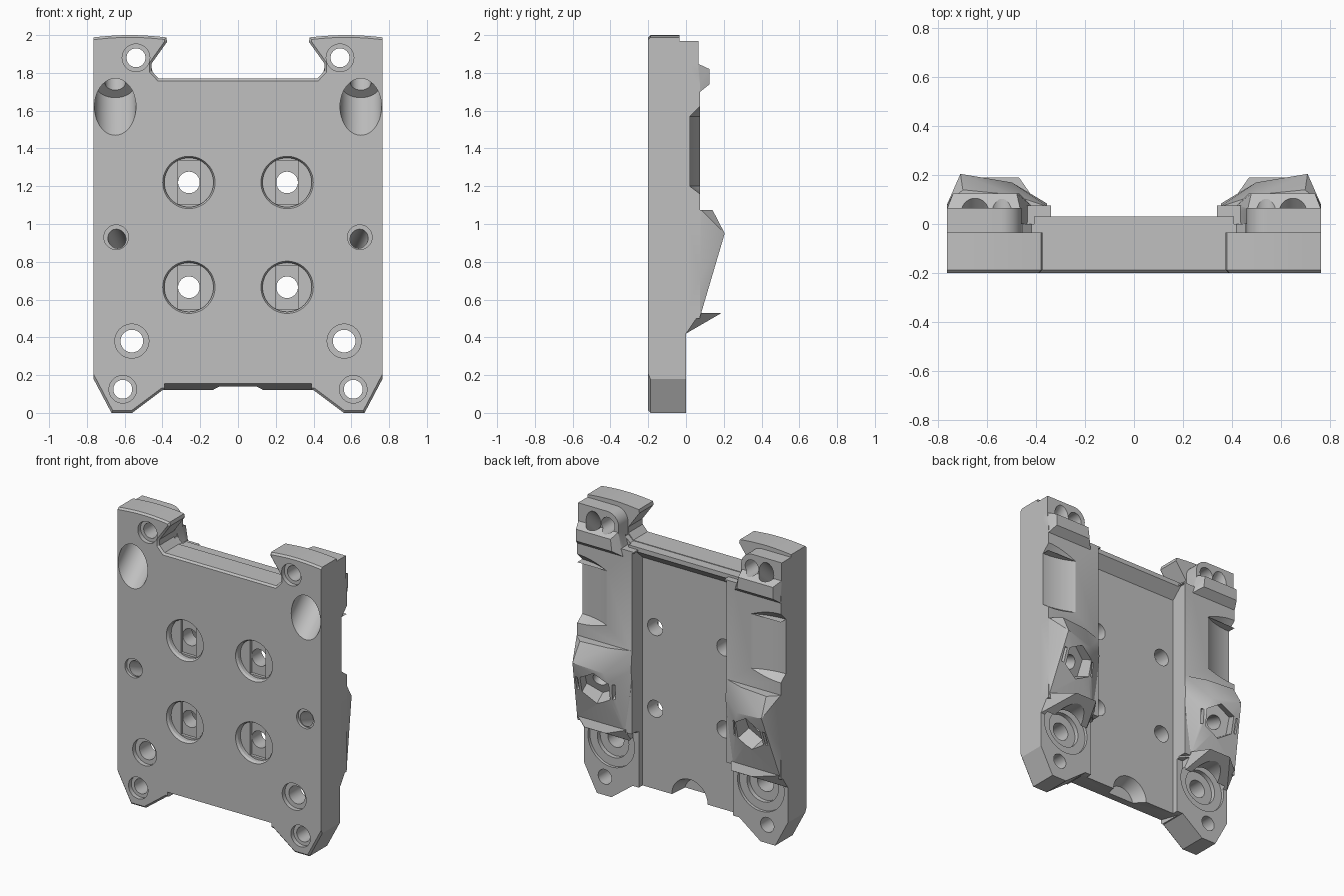
import bpy, bmesh, math
from mathutils import Vector

cube = bpy.data.objects.get("Cube")
if cube:
    bpy.data.objects.remove(cube, do_unlink=True)

grey = bpy.data.materials.new("plain_grey")
grey.use_nodes = True
COLOUR = (0.53, 0.53, 0.53, 1)
grey.diffuse_color = COLOUR
grey.node_tree.nodes["Principled BSDF"].inputs["Base Color"].default_value = COLOUR


def to_object(bm, name):
    bmesh.ops.recalc_face_normals(bm, faces=bm.faces)
    mesh = bpy.data.meshes.new(name)
    bm.to_mesh(mesh)
    bm.free()
    mesh.materials.append(grey)
    ob = bpy.data.objects.new(name, mesh)
    bpy.context.collection.objects.link(ob)
    return ob


def prism(name, outline, y0, y1, bevel=0):
    """Extrude an x-z outline along y; chamfer its front except on the long sides."""
    bm = bmesh.new()
    front = bm.faces.new([bm.verts.new((x, y0, z)) for x, z in outline])
    edges = [e for e in front.edges if min(abs(v.co.x) for v in e.verts) < 0.764]
    ext = bmesh.ops.extrude_face_region(bm, geom=[front], use_keep_orig=True)
    verts = [g for g in ext["geom"] if isinstance(g, bmesh.types.BMVert)]
    bmesh.ops.translate(bm, verts=verts, vec=(0, y1 - y0, 0))
    bmesh.ops.recalc_face_normals(bm, faces=bm.faces)
    if bevel:
        bmesh.ops.bevel(bm, geom=edges, offset=bevel, segments=1, affect='EDGES')
    return to_object(bm, name)


def hull(name, points):
    bm = bmesh.new()
    for p in points:
        bm.verts.new(p)
    bmesh.ops.convex_hull(bm, input=bm.verts)
    loose = [v for v in bm.verts if not v.link_faces]
    bmesh.ops.delete(bm, geom=loose, context='VERTS')
    bmesh.ops.dissolve_limit(bm, angle_limit=0.01, verts=bm.verts, edges=bm.edges)
    return to_object(bm, name)


def box(name, lo, hi):
    return hull(name, [(x, y, z) for x in (lo[0], hi[0])
                       for y in (lo[1], hi[1]) for z in (lo[2], hi[2])])


def cyl(name, a, b, r1, r2=None, sides=48):
    a, b = Vector(a), Vector(b)
    bm = bmesh.new()
    bmesh.ops.create_cone(bm, cap_ends=True, segments=sides, radius1=r1,
                          radius2=r1 if r2 is None else r2, depth=(b - a).length)
    rot = (b - a).to_track_quat('Z', 'Y').to_matrix()
    bmesh.ops.rotate(bm, verts=bm.verts, matrix=rot, cent=(0, 0, 0))
    bmesh.ops.translate(bm, verts=bm.verts, vec=(a + b) / 2)
    return to_object(bm, name)


def combine(target, tool, operation):
    mod = target.modifiers.new("shape", 'BOOLEAN')
    mod.operation, mod.solver, mod.object = operation, 'EXACT', tool
    bpy.context.view_layer.objects.active = target
    bpy.ops.object.modifier_apply(modifier=mod.name)
    bpy.data.objects.remove(tool, do_unlink=True)


def mirrored(half):
    return half + [(-x, z) for x, z in reversed(half)]


def pts(*points):
    """Points on the right half, given by their distance from the middle."""
    return [(-x, y, z) for x, y, z in points]


# Front plate with the arched horns and the stepped feet
horn_top = [(0.765 - 0.0385 * i, 1.978 + 0.022 * math.sin(math.pi * (0.15 + 0.07 * i)))
            for i in range(11)]
foot = [(0.4, 0.12), (0.56, 0), (0.67, 0), (0.765, 0.18)]
plate = prism("mounting_plate", mirrored(
    foot + horn_top + [(0.375, 1.965), (0.457, 1.85), (0.457, 1.81), (0.42, 1.77)]),
    -0.2, -0.035, 0.012)

adds, cuts = [], []
adds.append(prism("back_layer", mirrored(foot + [(0.765, 1.8), (0.457, 1.8), (0.42, 1.765)]),
                  -0.1, 0))
adds.append(box("top_web", (-0.41, -0.1, 1.3), (0.41, 0.03, 1.766)))

# Rail and the solid parts standing on it
adds.append(box("rail", (-0.765, -0.05, 0.51), (-0.34, 0.075, 1.75)))
adds.append(hull("horn_block", [
    (-x, y, z) for y in (-0.1, 0.065) for x, z in
    [(0.765, 1.7), (0.765, 1.97), (0.46, 1.7)] +
    [(0.545 - 0.085 * math.sin(a * math.pi / 16), 1.885 + 0.085 * math.cos(a * math.pi / 16))
     for a in range(9)]]))
adds.append(hull("cross_bump", pts(
    (0.765, 0, 1.69), (0.42, 0, 1.69), (0.765, 0.075, 1.7), (0.42, 0.075, 1.7),
    (0.74, 0.125, 1.74), (0.47, 0.125, 1.74), (0.74, 0.125, 1.82), (0.48, 0.125, 1.82),
    (0.765, 0.06, 1.85), (0.465, 0.06, 1.85), (0.765, 0, 1.85), (0.465, 0, 1.85))))
adds.append(hull("nut_housing", pts(
    (0.765, 0, 0.5), (0.34, 0, 0.5), (0.765, 0, 1.075), (0.34, 0, 1.075),
    (0.765, 0.072, 0.5), (0.4, 0.07, 0.5), (0.765, 0.08, 1.075), (0.35, 0.07, 1.075),
    (0.71, 0.205, 0.95), (0.5, 0.17, 0.92), (0.35, 0.08, 0.95),
    (0.7, 0.14, 1.075), (0.5, 0.12, 1.075))))
adds.append(hull("hood", pts(
    (0.765, -0.02, 0.415), (0.4, -0.02, 0.415), (0.765, -0.02, 0.53), (0.4, -0.02, 0.53),
    (0.765, 0.075, 0.53), (0.4, 0.09, 0.53), (0.47, 0.19, 0.53), (0.63, 0.19, 0.53),
    (0.765, 0, 0.42), (0.4, 0, 0.42))))

# Recess between the rails, with a sloped upper lip, an arch and a sloped bottom edge
cuts.append(hull("recess", [(x, y, z) for x in (-0.355, 0.355)
                            for y, z in ((-0.04, 0.0), (-0.04, 1.67), (0.035, 0.0),
                                         (0.035, 1.74), (0.3, 0.0), (0.3, 1.74))]))
cuts.append(cyl("arch", (0, -0.13, 0.12), (0, 0.0, 0.12), 0.1, 0.15))
cuts.append(hull("bottom_slope", [(x, y, z) for x in (-0.39, 0.39) for y, z in
                                  ((-0.24, 0.05), (-0.24, 0.165), (0.05, 0.1), (0.05, 0.05))]))

# Curved relief on the outer edge of the rail
ex, ey = -0.765, 0.49
cuts.append(cyl("relief", (ex, ey, 1.2), (ex, ey, 1.57), 0.47, sides=96))
cuts.append(cyl("relief_top", (ex, ey, 1.57), (ex, ey, 1.65), 0.47, 0.39, sides=96))
cuts.append(cyl("relief_base", (ex, ey, 1.14), (ex, ey, 1.2), 0.39, 0.47, sides=96))

# Straight holes with countersinks: x, z, bore, countersink
for x, z, r, big in ((-0.61, 0.125, 0.05, 0.073), (-0.562, 0.38, 0.06, 0.09),
                     (-0.54, 1.88, 0.05, 0.073)):
    cuts.append(cyl("bore", (x, -0.3, z), (x, 0.3, z), r))
    cuts.append(cyl("sink", (x, -0.3, z), (x, -0.17, z), big))

# Stepped seat behind the lower hole
cuts.append(cyl("seat", (-0.562, -0.05, 0.38), (-0.562, 0.3, 0.38), 0.118))
cuts.append(cyl("seat_ring", (-0.562, -0.02, 0.38), (-0.562, 0.02, 0.38), 0.175))

# Slanted screw hole running up through the horn
mouth, way = Vector((-0.65, -0.2, 1.62)), Vector((0, 0.73, 0.68))
cuts.append(cyl("scoop", mouth - way * 0.3, mouth + way * 0.19, 0.11))
cuts.append(cyl("scoop_bore", mouth, mouth + way * 0.6, 0.055))

# Slanted bolt hole with a hexagonal nut pocket and clip slots
front, nut = Vector((-0.645, -0.2, 0.93)), Vector((-0.58, 0.14, 0.795))
d = (nut - front).normalized()
cuts.append(cyl("bolt_bore", front - d * 0.2, nut + d * 0.2, 0.047))
cuts.append(cyl("bolt_sink", front - Vector((0, 0.1, 0)), front + Vector((0, 0.02, 0)), 0.065))
cuts.append(cyl("nut_pocket", nut - d * 0.07, nut + d * 0.2, 0.115, sides=6))
u = d.cross(Vector((0, 0, 1))).normalized()
v = u.cross(d)
for k in (-1, 1):
    c = nut + u * k * 0.127
    cuts.append(hull("clip_slot", [c + u * a + v * b + d * e for a in (-0.009, 0.009)
                                   for b in (-0.05, 0.05) for e in (-0.03, 0.2)]))

# Central counterbored holes with a cross slot
for z in (0.665, 1.22):
    x = -0.26
    cuts.append(cyl("bore", (x, -0.3, z), (x, 0.1, z), 0.057))
    cuts.append(cyl("counterbore", (x, -0.3, z), (x, -0.16, z), 0.13))
    cuts.append(cyl("rim", (x, -0.22, z), (x, -0.185, z), 0.15, 0.13))
    cuts.append(box("slot", (x - 0.058, -0.2, z - 0.115), (x + 0.058, -0.14, z + 0.115)))

for tool in adds:
    combine(plate, tool, 'UNION')
for tool in cuts:
    combine(plate, tool, 'DIFFERENCE')

# Mirror the finished right half onto the left
mirror = plate.modifiers.new("mirror", 'MIRROR')
mirror.use_bisect_axis[0] = True
mirror.use_bisect_flip_axis[0] = True
bpy.ops.object.select_all(action='DESELECT')
plate.select_set(True)
bpy.context.view_layer.objects.active = plate
bpy.ops.object.modifier_apply(modifier=mirror.name)
bpy.ops.object.shade_smooth_by_angle(angle=math.radians(25))
